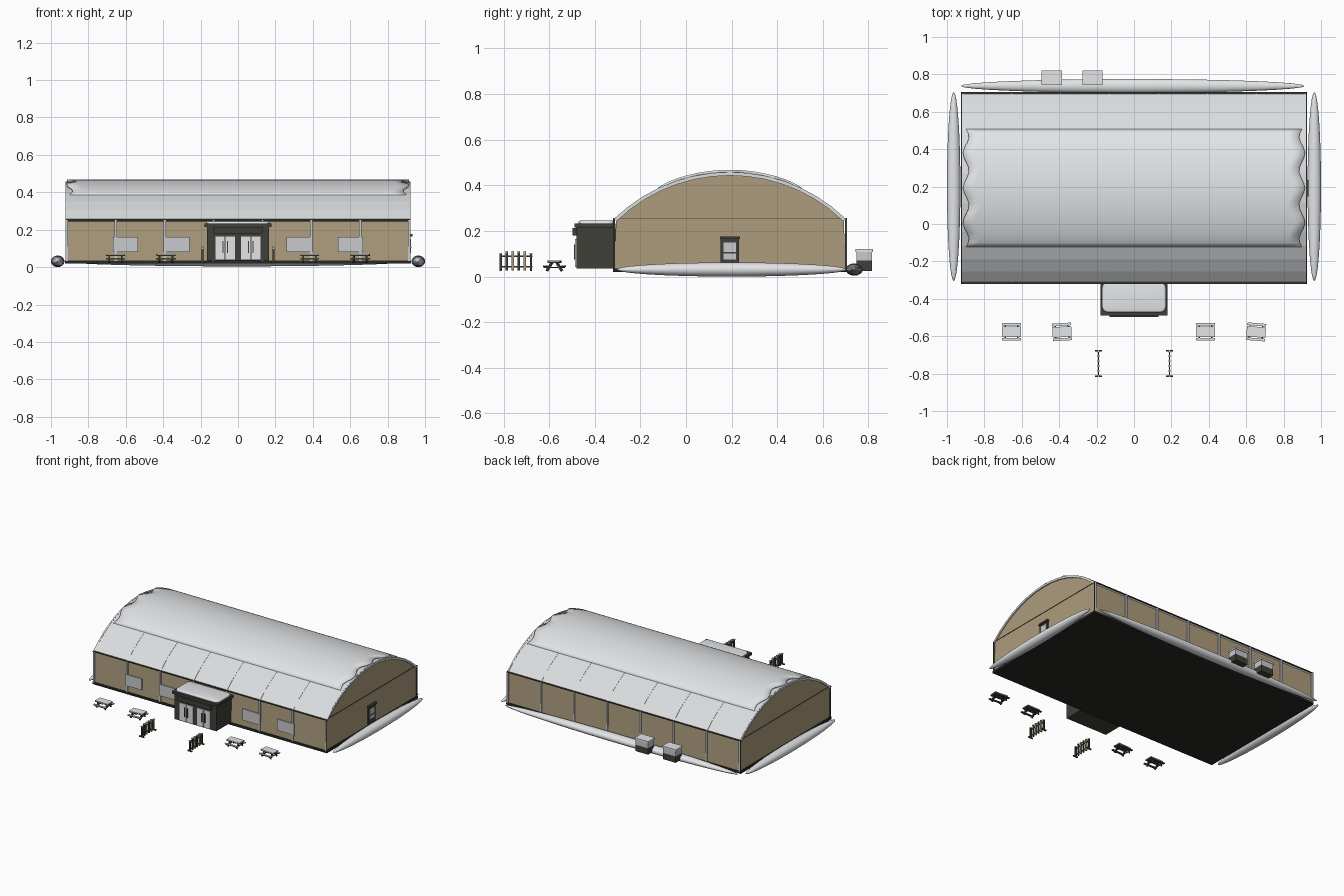
import bpy, bmesh, math
from mathutils import Matrix, Vector

if "Cube" in bpy.data.objects:
    bpy.data.objects.remove(bpy.data.objects["Cube"])

def mat(name, rgb):
    m = bpy.data.materials.new(name)
    m.diffuse_color = (*rgb, 1)
    m.use_nodes = True
    m.node_tree.nodes["Principled BSDF"].inputs["Base Color"].default_value = m.diffuse_color
    return m

TAN = mat("tan wall", (0.42, 0.335, 0.205))
DARK = mat("dark trim", (0.05, 0.05, 0.04))
BASE = mat("black base", (0.02, 0.02, 0.018))
ROOF = mat("pale roof", (0.70, 0.72, 0.735))
SNOW = mat("snow", (0.76, 0.78, 0.80))
GREY = mat("light grey", (0.57, 0.59, 0.61))

def make(name, bm, material, smooth=False):
    bmesh.ops.recalc_face_normals(bm, faces=bm.faces)
    me = bpy.data.meshes.new(name)
    bm.to_mesh(me)
    bm.free()
    me.materials.append(material)
    ob = bpy.data.objects.new(name, me)
    bpy.context.collection.objects.link(ob)
    if smooth:
        bpy.ops.object.select_all(action='DESELECT')
        ob.select_set(True)
        bpy.context.view_layer.objects.active = ob
        bpy.ops.object.shade_smooth_by_angle(angle=math.radians(40))
    return ob

def add_box(bm, x0, x1, y0, y1, z0, z1, rot=None):
    m = Matrix.Translation(((x0 + x1) / 2, (y0 + y1) / 2, (z0 + z1) / 2))
    if rot:
        m = m @ rot
    bmesh.ops.create_cube(bm, size=1, matrix=m @ Matrix.Diagonal((x1 - x0, y1 - y0, z1 - z0, 1)))

def boxes(name, material, *dims):
    bm = bmesh.new()
    for d in dims:
        add_box(bm, *d)
    return make(name, bm, material)

def extrude_x(name, profile, x0, x1, material):
    """Closed (y, z) profile pushed along x."""
    bm = bmesh.new()
    f = bm.faces.new([bm.verts.new((x0, y, z)) for y, z in profile])
    r = bmesh.ops.extrude_face_region(bm, geom=[f])
    bmesh.ops.translate(bm, vec=(x1 - x0, 0, 0),
                        verts=[v for v in r['geom'] if isinstance(v, bmesh.types.BMVert)])
    return make(name, bm, material)

# Hall dimensions and roof arc
X, YF, YB, EAVE = 0.915, -0.315, 0.70, 0.253
YC, R, ZC = 0.1925, 0.731, -0.274
HALF = math.asin(0.5075 / R)

def arc(r, a):
    return YC + r * math.sin(a), ZC + r * math.cos(a)

def arc_points(r, n=14, half=HALF):
    return [arc(r, half * (2 * i / n - 1)) for i in range(n + 1)]

boxes("floor_slab", BASE, (-0.925, 0.925, YF - 0.005, YB + 0.005, 0.02, 0.036))
extrude_x("hall_walls", [(YB, 0.034), (YF, 0.034)] + arc_points(R - 0.012), -X, X, TAN)
extrude_x("arched_roof", arc_points(R) + arc_points(R - 0.014)[::-1], -0.923, 0.923, ROOF)

# Slim seams over the roof and posts on the long walls, one per bay
for i in range(8):
    x = -0.915 + i * 1.83 / 7
    extrude_x("roof_seam", arc_points(R + 0.0015) + arc_points(R - 0.005)[::-1],
              x - 0.003, x + 0.003, ROOF)
    boxes("wall_post", GREY, (x - 0.006, x + 0.006, YB - 0.003, YB + 0.005, 0.034, EAVE),
          (x - 0.006, x + 0.006, YF - 0.005, YF + 0.003, 0.034, EAVE))
boxes("eave_trim", DARK, (-0.923, 0.923, YF - 0.005, YF + 0.004, 0.250, 0.256),
      (-0.923, 0.923, YB - 0.004, YB + 0.005, 0.250, 0.256))
boxes("gable_trim", DARK, *[(s * 0.916 - 0.002, s * 0.916 + 0.002, YF, YB, 0.2525, 0.2555)
                            for s in (-1, 1)])
boxes("corner_trim", DARK, *[(s * 0.919 - 0.003, s * 0.919 + 0.003, y - 0.004, y + 0.004, 0.034, EAVE)
                             for s in (-1, 1) for y in (YF, YB)])

# Snow blanket on the crown, with wavy ends
bm = bmesh.new()
N, M = 24, 30
grid = []
for i in range(N + 1):
    t = 2 * i / N - 1
    a = 0.446 * t
    end = 0.898 + 0.016 * math.cos(t * 11)
    r = R + 0.003 + 0.008 * (1 - t ** 8)
    row = []
    for j in range(M + 1):
        y, z = arc(r, a)
        row.append(bm.verts.new((end * (2 * j / M - 1), y, z)))
    grid.append(row)
for i in range(N):
    for j in range(M):
        bm.faces.new((grid[i][j], grid[i][j + 1], grid[i + 1][j + 1], grid[i + 1][j]))
blanket = make("roof_snow", bm, SNOW, True)
if blanket.data.polygons[0].normal.z < 0:
    blanket.data.flip_normals()
sol = blanket.modifiers.new("thickness", 'SOLIDIFY')
sol.thickness, sol.offset = 0.012, -1

# Snow drifts along three sides
def drift(name, c, r):
    bm = bmesh.new()
    bmesh.ops.create_uvsphere(bm, u_segments=32, v_segments=20, radius=1,
                              matrix=Matrix.Translation(c) @ Matrix.Diagonal((*r, 1)))
    make(name, bm, SNOW, True)

for s in (-1, 1):
    drift("side_drift", (s * 0.964, 0.20, 0.031), (0.036, 0.505, 0.031))
drift("back_drift", (-0.007, 0.738, 0.031), (0.92, 0.037, 0.027))

# Front windows
boxes("front_window", GREY, *[(min(a, b), max(a, b), YF - 0.007, YF, 0.08, 0.16)
                              for s in (-1, 1) for a, b in ((s * 0.26, s * 0.398), (s * 0.535, s * 0.668))])

# Entrance porch
boxes("porch", DARK, (-0.165, 0.165, -0.48, -0.31, 0.035, 0.215),
      (-0.18, 0.18, -0.488, -0.31, 0.215, 0.232),
      (-0.13, 0.13, -0.497, -0.48, 0.18, 0.212))
bm = bmesh.new()
add_box(bm, -0.17, 0.17, -0.472, -0.312, 0.226, 0.245)
bmesh.ops.bevel(bm, geom=[e for e in bm.edges if abs(e.verts[0].co.z - e.verts[1].co.z) > 0.01],
                offset=0.03, segments=4, affect='EDGES', profile=0.5)
bmesh.ops.bevel(bm, geom=[e for e in bm.edges if min(v.co.z for v in e.verts) > 0.24],
                offset=0.009, segments=3, affect='EDGES', profile=0.5)
make("porch_snow", bm, SNOW, True)
leaves = [(-0.121, -0.071), (-0.066, -0.016), (0.016, 0.066), (0.071, 0.121)]
boxes("door_leaf", SNOW, *[(a, b, -0.486, -0.479, 0.042, 0.165) for a, b in leaves])
boxes("door_handle", DARK, *[(c * s - 0.003, c * s + 0.003, -0.492, -0.485, 0.075, 0.14)
                             for s in (-1, 1) for c in (0.057, 0.08)])

# Side door
boxes("side_door", DARK, (0.91, 0.923, 0.152, 0.232, 0.04, 0.17),
      (0.91, 0.932, 0.148, 0.236, 0.165, 0.176))
boxes("side_door_glass", GREY, (0.92, 0.925, 0.165, 0.219, 0.075, 0.15))
boxes("side_door_rail", DARK, (0.922, 0.927, 0.165, 0.219, 0.102, 0.107))

# Service units at the back
for x in (-0.44, -0.222):
    boxes("unit_base", DARK, (x - 0.05, x + 0.05, 0.748, 0.816, 0.025, 0.07))
    boxes("unit_body", GREY, (x - 0.05, x + 0.05, 0.748, 0.816, 0.07, 0.108))
    boxes("unit_snow", SNOW, (x - 0.054, x + 0.054, 0.744, 0.82, 0.108, 0.12))

# Picnic tables
def table(x, angle):
    y = -0.577
    parts = []
    bm = bmesh.new()
    for sx in (-0.034, 0.034):
        for s in (-1, 1):
            add_box(bm, sx - 0.004, sx + 0.004, s * 0.022 - 0.004, s * 0.022 + 0.004, 0.022, 0.064,
                    Matrix.Rotation(s * 0.55, 4, 'X'))
        add_box(bm, sx - 0.003, sx + 0.003, -0.044, 0.044, 0.037, 0.042)
    add_box(bm, -0.05, 0.05, -0.027, 0.027, 0.06, 0.065)
    for s in (-1, 1):
        add_box(bm, -0.05, 0.05, s * 0.04 - 0.007, s * 0.04 + 0.007, 0.042, 0.046)
    parts.append(make("table_frame", bm, DARK))
    parts.append(boxes("table_snow", SNOW, (-0.051, 0.051, -0.028, 0.028, 0.065, 0.07),
                       *[(-0.051, 0.051, s * 0.04 - 0.007, s * 0.04 + 0.007, 0.046, 0.049) for s in (-1, 1)]))
    for p in parts:
        p.location = (x, y, 0)
        p.rotation_euler.z = angle

for x, ang in ((-0.655, 0), (-0.385, 0.06), (0.383, 0), (0.653, -0.08)):
    table(x, ang)

# Picket barriers either side of the path
for x in (-0.19, 0.19):
    y0, y1 = -0.818, -0.674
    boxes("barrier_rail", DARK, *[(x - 0.003, x + 0.003, y0, y1, z, z + 0.007) for z in (0.04, 0.085)])
    boxes("barrier_foot", DARK, *[(x - 0.018, x + 0.018, y - 0.004, y + 0.004, 0.025, 0.034)
                                  for y in (y0 + 0.005, y1 - 0.005)])
    for i in range(6):
        y = y0 + 0.006 + i * 0.0264
        h = 0.098 if i in (0, 5) else 0.106
        boxes("barrier_picket", TAN if i in (2, 4) else DARK,
              (x - 0.005, x + 0.005, y - 0.005, y + 0.005, 0.026, h))
        boxes("picket_snow", SNOW, (x - 0.006, x + 0.006, y - 0.006, y + 0.006, h, h + 0.006))
